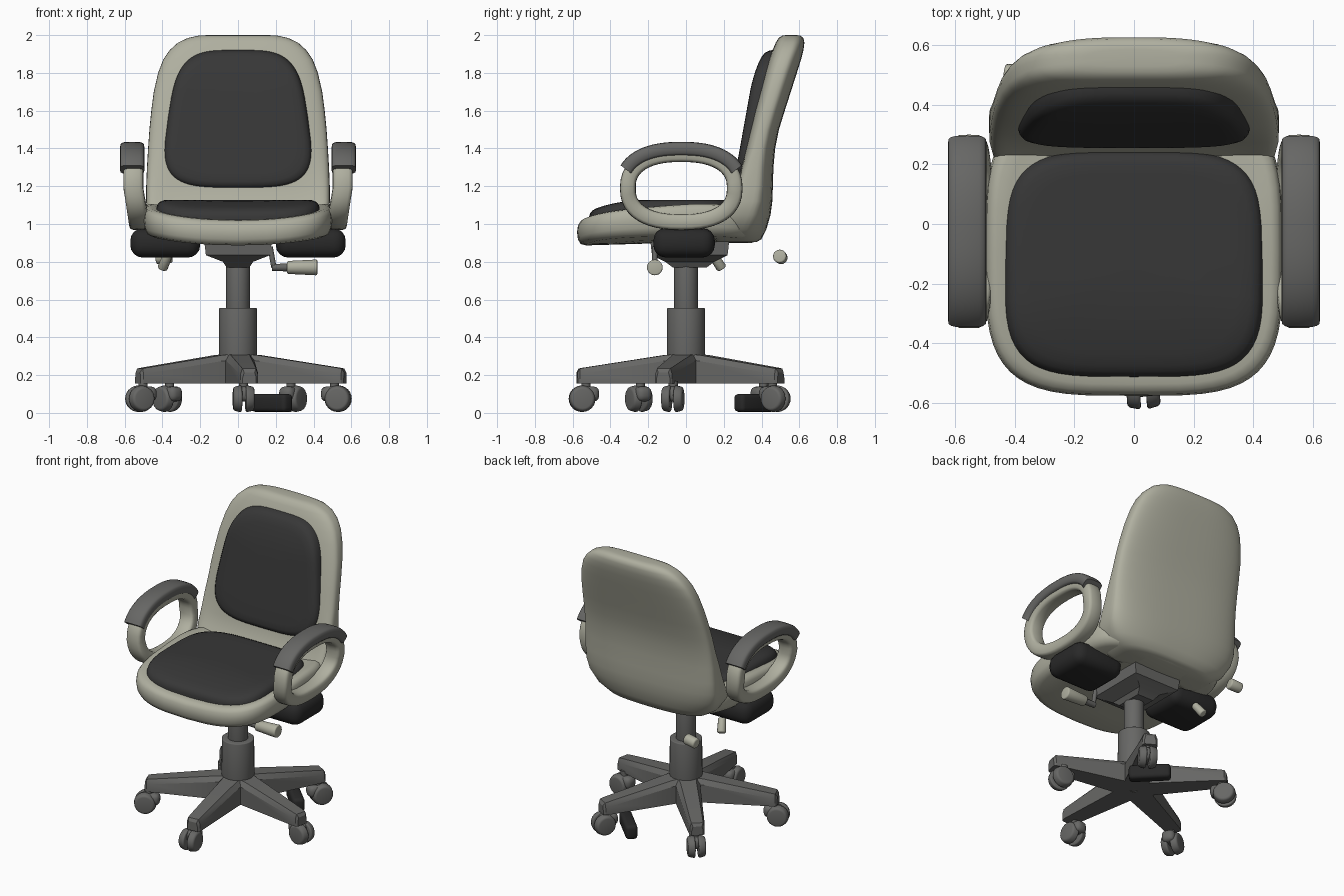
import bpy, bmesh, math
from mathutils import Vector, Matrix

if "Cube" in bpy.data.objects:
    bpy.data.objects.remove(bpy.data.objects["Cube"])


def material(name, rgb):
    m = bpy.data.materials.new(name)
    m.diffuse_color = (*rgb, 1)
    m.use_nodes = True
    m.node_tree.nodes["Principled BSDF"].inputs["Base Color"].default_value = m.diffuse_color
    return m


BEIGE = material("beige plastic", (0.43, 0.43, 0.35))
GREY = material("grey plastic", (0.135, 0.135, 0.13))
FABRIC = material("charcoal fabric", (0.038, 0.038, 0.038))
BLACK = material("black plastic", (0.022, 0.022, 0.022))


def finish(name, bm, mat, angle=40):
    bmesh.ops.recalc_face_normals(bm, faces=bm.faces)
    me = bpy.data.meshes.new(name)
    bm.to_mesh(me)
    bm.free()
    ob = bpy.data.objects.new(name, me)
    bpy.context.collection.objects.link(ob)
    me.materials.append(mat)
    bpy.ops.object.select_all(action='DESELECT')
    ob.select_set(True)
    bpy.context.view_layer.objects.active = ob
    bpy.ops.object.shade_smooth_by_angle(angle=math.radians(angle))
    return ob


def loft(name, rings, mat, closed=False, angle=40):
    """Skin a list of equal-length rings; cap the ends unless closed."""
    bm = bmesh.new()
    vs = [[bm.verts.new(p) for p in r] for r in rings]
    n = len(vs[0])
    for a, b in zip(vs, vs[1:] + (vs[:1] if closed else [])):
        for i in range(n):
            j = (i + 1) % n
            bm.faces.new((a[i], a[j], b[j], b[i]))
    if not closed:
        for r, p in ((vs[0], rings[0]), (vs[-1], rings[-1])):
            c = bm.verts.new(sum((Vector(q) for q in p), Vector()) / n)
            for i in range(n):
                bm.faces.new((r[i], r[(i + 1) % n], c))
    return finish(name, bm, mat, angle)


def sup(a, e):
    """Point on a unit superellipse."""
    c, s = math.cos(a), math.sin(a)
    return (math.copysign(abs(c) ** (2 / e), c), math.copysign(abs(s) ** (2 / e), s))


def box(name, loc, size, mat, bevel=0.02, rot=0, seg=3):
    bm = bmesh.new()
    bmesh.ops.create_cube(bm, size=1, matrix=Matrix.Translation(loc) @ Matrix.Rotation(rot, 4, 'Z')
                          @ Matrix.Diagonal((*size, 1)))
    bmesh.ops.bevel(bm, geom=bm.edges[:], offset=bevel, segments=seg, profile=0.5, affect='EDGES')
    return finish(name, bm, mat)


def rod(name, p, q, r1, r2, mat, bevel=0, seg=24):
    p, q = Vector(p), Vector(q)
    d = q - p
    bm = bmesh.new()
    bmesh.ops.create_cone(bm, cap_ends=True, segments=seg, radius1=r1, radius2=r2, depth=d.length,
                          matrix=Matrix.Translation((p + q) / 2) @ d.to_track_quat('Z', 'Y').to_matrix().to_4x4())
    if bevel:
        caps = [e for e in bm.edges if any(len(f.verts) > 4 for f in e.link_faces)]
        bmesh.ops.bevel(bm, geom=caps, offset=bevel, segments=3, profile=0.5, affect='EDGES')
    return finish(name, bm, mat)


N = 56
ANG = [2 * math.pi * i / N for i in range(N)]


def pad(name, centre, half, e, profile, place, mat):
    """Rounded pad: profile gives (outline scale, thickness fraction)."""
    rings = []
    for s, t in profile:
        ring = []
        for a in ANG:
            u, v = sup(a, e)
            ring.append(place(centre[0] + half[0] * u * s, centre[1] + half[1] * v * s, t))
        rings.append(ring)
    return loft(name, rings, mat, angle=60)


# Seat shell, with raised sides
def seat_place(x, y, t):
    k = x * x / 0.25
    top = 1.015 + 0.05 * k + 0.05 * min(1, (y + 0.58) / 0.6)
    bot = 0.885 + 0.045 * k + 0.015 * min(1, (y + 0.58) / 0.5)
    return (x, y, bot + (top - bot) * t)


pad("seat_shell", (0, -0.09), (0.5, 0.487), 3.8,
    [(0.3, 0), (0.6, 0), (0.9, 0.0), (0.96, 0.06), (0.99, 0.25), (1, 0.55), (0.99, 0.8),
     (0.965, 0.94), (0.92, 1), (0.85, 1), (0.6, 1), (0.3, 1)], seat_place, BEIGE)


# Seat cushion, with a front edge that rolls down
def cushion_place(x, y, t):
    top = 1.128 - 0.055 * max(0, (-0.2 - y) / 0.31) ** 2
    return (x, y, 0.99 + (top - 0.99) * t)


EDGE = [(0.9, 0), (1, 0.05), (1, 0.6), (0.985, 0.8), (0.955, 0.92), (0.9, 0.985), (0.8, 1), (0.5, 1), (0.2, 1)]
pad("seat_cushion", (0, -0.133), (0.435, 0.38), 4, EDGE, cushion_place, FABRIC)


# Back cushion, tapering upward and leaning back
def back_place(x, z, t):
    front = 0.249 + (z - 1.2) * 0.18 + 0.03 * max(0, (z - 1.7) / 0.2) ** 2
    return (x * (1.0 - 0.22 * (z - 1.3) / 0.6), front + 0.12 * (1 - t), z)


pad("back_cushion", (0, 1.555), (0.41, 0.367), 3.8, EDGE, back_place, FABRIC)

# Back shell, stacked sections: height, half width, front y, rear y
SECTIONS = [(0.905, 0.30, 0.17, 0.375), (0.92, 0.36, 0.16, 0.40), (0.97, 0.435, 0.17, 0.425),
            (1.05, 0.478, 0.21, 0.448), (1.12, 0.487, 0.25, 0.457), (1.2, 0.486, 0.275, 0.46), (1.3, 0.482, 0.29, 0.463),
            (1.4, 0.476, 0.31, 0.472), (1.5, 0.469, 0.335, 0.492), (1.6, 0.459, 0.36, 0.523),
            (1.7, 0.446, 0.388, 0.555), (1.8, 0.423, 0.416, 0.587), (1.87, 0.396, 0.438, 0.609),
            (1.92, 0.362, 0.458, 0.622), (1.96, 0.318, 0.475, 0.627), (1.985, 0.265, 0.49, 0.622),
            (1.997, 0.21, 0.51, 0.605), (2.0, 0.16, 0.53, 0.585)]
rings = []
for z, w, f, b in SECTIONS:
    wing = 0.07 * max(0, min(1, (1.38 - z) / 0.25))
    ring = []
    for a in ANG:
        u, v = sup(a, 2.7 if math.sin(a) > 0 else 4)
        y = (f + b) / 2 + v * (b - f) / 2 - (wing * abs(u) ** 6 * abs(v) ** 0.5 if v < 0 else 0)
        ring.append((u * w, y, z))
    rings.append(ring)
loft("back_shell", rings, BEIGE, angle=60)


# Armrests: oval loops with pads on top, and brackets below
def hoop(side, angles, ry, rz, cx, hw, ht, tuck):
    out = []
    for a in angles:
        u, v = sup(a, 2.4)
        y, z = -0.025 + ry * u, 1.19 + rz * v
        nrm = Vector((u / ry, v / rz)).normalized()
        shift = tuck * max(0, -v)
        ring = []
        for k in range(16):
            p, q = sup(2 * math.pi * k / 16, 4)
            ring.append((side * (cx - shift + hw * p), y + nrm.x * ht * q, z + nrm.y * ht * q))
        out.append(ring)
    return out


for side, tag in ((1, "right"), (-1, "left")):
    loft(tag + "_arm_loop", hoop(side, [2 * math.pi * i / 48 for i in range(48)],
                                 0.283, 0.18, 0.554, 0.053, 0.042, 0.03), BEIGE, closed=True, angle=50)
    arc = [math.radians(24 + 132 * i / 28) for i in range(29)]
    loft(tag + "_arm_pad", hoop(side, arc, 0.315, 0.208, 0.56, 0.065, 0.037, 0), GREY, angle=50)
    box(tag + "_arm_bracket", (side * 0.385, -0.01, 0.9), (0.37, 0.325, 0.155), BLACK, 0.065, seg=4)

# Tilt mechanism: tapered housing under the seat
loft("tilt_housing", [[(x * hx, 0.02 + y * hy, z) for x, y in ((-1, -1), (1, -1), (1, 1), (-1, 1))]
                      for hx, hy, z in ((0.06, 0.09, 0.77), (0.08, 0.13, 0.8), (0.17, 0.2, 0.835), (0.18, 0.21, 0.92))],
     GREY, angle=30)

# Levers
rod("right_lever_drop", (0.17, -0.165, 0.88), (0.19, -0.165, 0.77), 0.014, 0.014, GREY, seg=12)
rod("right_lever_stem", (0.18, -0.165, 0.77), (0.29, -0.165, 0.77), 0.018, 0.022, GREY, seg=12)
rod("right_lever_grip", (0.26, -0.165, 0.77), (0.42, -0.165, 0.77), 0.034, 0.042, BEIGE, 0.008)
rod("left_lever_paddle", (-0.37, 0.14, 0.84), (-0.40, 0.19, 0.765), 0.024, 0.028, BEIGE, 0.008, 12)
rod("rear_lever_grip", (-0.35, 0.495, 0.83), (-0.435, 0.505, 0.82), 0.036, 0.034, BEIGE, 0.01, 16)

# Gas column
rod("column_sleeve", (0, 0, 0.2), (0, 0, 0.555), 0.102, 0.1, GREY, 0.006, 32)
rod("column_tube", (0, 0, 0.5), (0, 0, 0.81), 0.063, 0.063, GREY, 0.004, 32)
rod("column_rod", (0, 0, 0.78), (0, 0, 0.9), 0.05, 0.05, GREY)
rod("base_hub", (0, 0, 0.16), (0, 0, 0.315), 0.11, 0.1, GREY, 0.01, 32)

# Five-arm base
for i in range(5):
    rot = Matrix.Rotation(math.radians(-84 + 72 * i), 3, 'Z')
    rings = []
    for r, wb, wt, zt in ((0.02, 0.085, 0.06, 0.315), (0.12, 0.075, 0.05, 0.305), (0.54, 0.05, 0.038, 0.24),
                          (0.568, 0.046, 0.036, 0.235), (0.58, 0.036, 0.028, 0.215)):
        rings.append([rot @ Vector(p) for p in (
            (r, -wb, 0.156), (r, wb, 0.156), (r, wb, zt - 0.03), (r, wt, zt), (r, -wt, zt), (r, -wb, zt - 0.03))])
    loft(f"base_arm_{i + 1}", rings, GREY, angle=30)

# Twin-wheel casters, each swivelled a little off its arm
for i, (cx, cy) in enumerate(((0.03, -0.55), (0.53, -0.07), (0.29, 0.475), (-0.375, 0.425), (-0.52, -0.25))):
    ang = math.atan2(cy, cx)
    frame = Matrix.Translation((cx, cy, 0)) @ Matrix.Rotation(ang, 4, 'Z')

    def at(r, t, z):
        return frame @ Vector((r, t, z))

    rod(f"caster_stem_{i + 1}", at(-0.02, 0, 0.07), at(-0.02, 0, 0.17), 0.024, 0.024, GREY, 0, 12)
    for s in (-1, 1):
        rod(f"caster_wheel_{i + 1}_{'a' if s < 0 else 'b'}", at(0, s * 0.01, 0.075), at(0, s * 0.056, 0.075),
            0.073, 0.062, GREY, 0.012)
    box(f"caster_hood_{i + 1}", at(-0.03, 0, 0.1), (0.12, 0.085, 0.08), GREY, 0.03, ang)

# Loose black bar resting by the rear caster
box("floor_bar", (0.178, 0.365, 0.053), (0.26, 0.075, 0.095), BLACK, 0.022, math.radians(-45))
